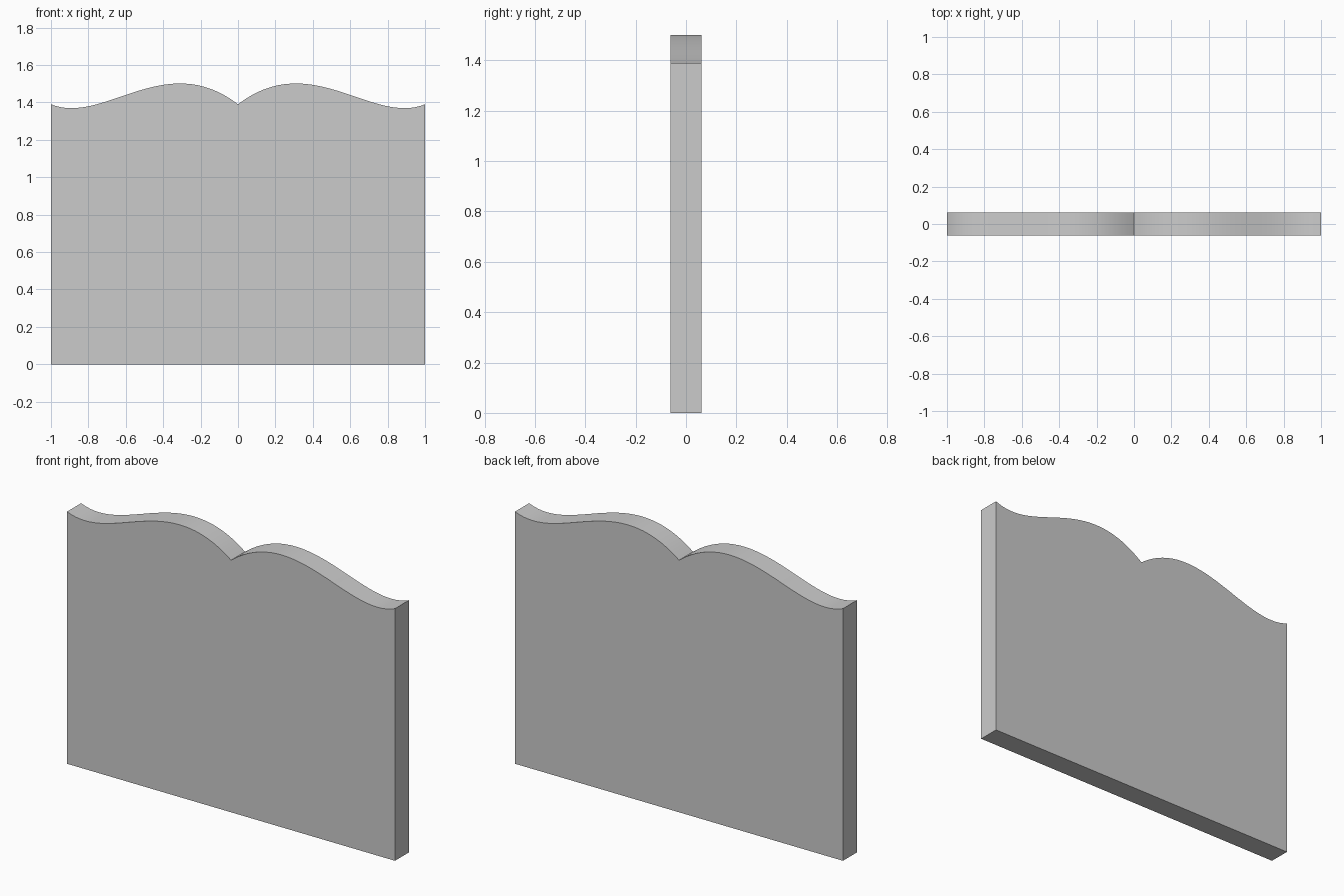
import bpy, bmesh
from mathutils import Vector
from mathutils.geometry import interpolate_bezier

if "Cube" in bpy.data.objects:
    bpy.data.objects.remove(bpy.data.objects["Cube"])

HALF_THICK = 0.061
STEPS = 33

# S-shaped top edge of one half, from the centre notch to the outer corner
half = interpolate_bezier(Vector((0, 1.39)), Vector((0.39, 1.69)),
                          Vector((0.72, 1.275)), Vector((1, 1.39)), STEPS)
right = [(p[0], p[1]) for p in half]
left = [(-x, z) for x, z in right[1:]]
outline = [(-1, 0), (1, 0)] + right[::-1] + left

# Panel: outline face extruded through its thickness
bm = bmesh.new()
front = bm.faces.new([bm.verts.new((x, -HALF_THICK, z)) for x, z in outline])
ext = bmesh.ops.extrude_face_region(bm, geom=[front], use_keep_orig=True)
verts = [g for g in ext["geom"] if isinstance(g, bmesh.types.BMVert)]
bmesh.ops.translate(bm, verts=verts, vec=(0, 2 * HALF_THICK, 0))
bmesh.ops.recalc_face_normals(bm, faces=bm.faces)

mesh = bpy.data.meshes.new("headboard_panel")
bm.to_mesh(mesh)
bm.free()
panel = bpy.data.objects.new("headboard_panel", mesh)
bpy.context.collection.objects.link(panel)

# Smooth the wavy top while keeping the notch and rims sharp
bpy.context.view_layer.objects.active = panel
panel.select_set(True)
bpy.ops.object.shade_smooth_by_angle(angle=0.5)
